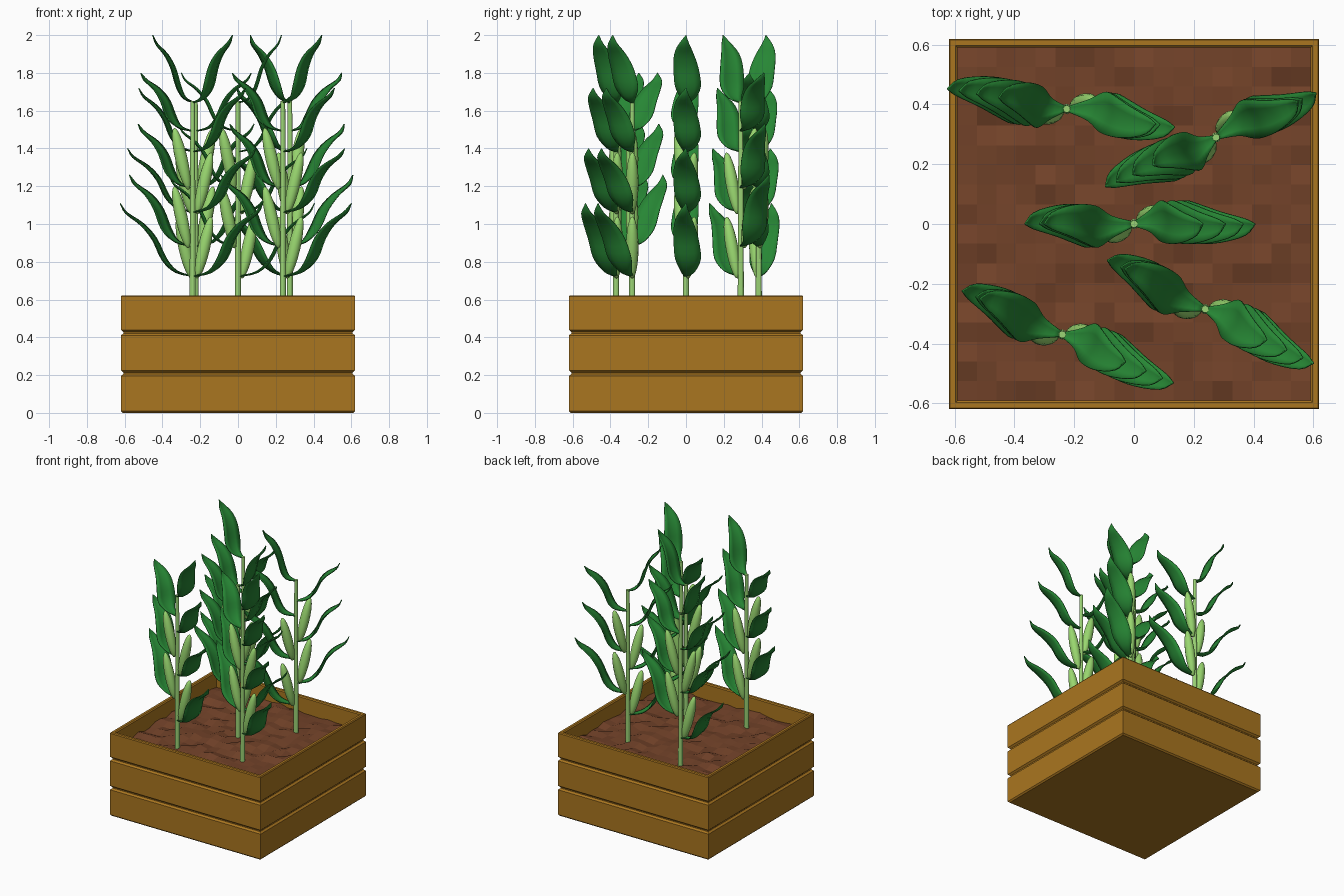
import bpy, bmesh, math, random
from mathutils import Vector, Matrix

if "Cube" in bpy.data.objects:
    bpy.data.objects.remove(bpy.data.objects["Cube"])

random.seed(4)


def material(name, rgb):
    m = bpy.data.materials.new(name)
    m.diffuse_color = (*rgb, 1)
    m.use_nodes = True
    m.node_tree.nodes["Principled BSDF"].inputs["Base Color"].default_value = m.diffuse_color
    return m


WOOD = material("wood", (0.40, 0.18, 0.014))
SOIL = material("soil", (0.17, 0.055, 0.022))
STEM = material("stem_green", (0.33, 0.66, 0.18))
COB = material("cob_green", (0.32, 0.68, 0.16))
LEAF = material("leaf_green", (0.02, 0.24, 0.035))


def to_mesh(bm, name, mat, smooth=False, fix=True):
    if fix:
        bmesh.ops.recalc_face_normals(bm, faces=bm.faces)
    for f in bm.faces:
        f.smooth = smooth
    me = bpy.data.meshes.new(name)
    bm.to_mesh(me)
    bm.free()
    me.materials.append(mat)
    return me


def add(name, me, loc=(0, 0, 0), rot=0):
    o = bpy.data.objects.new(name, me)
    o.location = loc
    o.rotation_euler.z = rot
    bpy.context.collection.objects.link(o)
    return o


def curve_points(pts, n):
    """Catmull-Rom samples through 2D points."""
    p = [Vector(q) for q in pts]
    p = [2 * p[0] - p[1]] + p + [2 * p[-1] - p[-2]]
    out = []
    for i in range(1, len(p) - 2):
        a, b, c, d = p[i - 1:i + 3]
        for k in range(n):
            t = k / n
            out.append(0.5 * (2 * b + (c - a) * t + (2 * a - 5 * b + 4 * c - d) * t ** 2
                              + (3 * b - a - 3 * c + d) * t ** 3))
    return out + [p[-2]]


# Planter box: square rings following a grooved plank profile
bm = bmesh.new()
profile = [(0.61, 0), (0.62, 0.01)]
for z in (0.21, 0.425):
    profile += [(0.62, z - 0.015), (0.607, z - 0.004), (0.607, z + 0.004), (0.62, z + 0.015)]
profile += [(0.62, 0.615), (0.615, 0.622), (0.597, 0.622), (0.59, 0.615), (0.59, 0.42)]
rings = [[bm.verts.new((sx * w, sy * w, z)) for sx, sy in ((-1, -1), (1, -1), (1, 1), (-1, 1))]
         for w, z in profile]
for lo, hi in zip(rings, rings[1:]):
    for i in range(4):
        j = (i + 1) % 4
        bm.faces.new((lo[i], lo[j], hi[j], hi[i]))
bm.faces.new(rings[0])
bm.faces.new(rings[-1])
add("planter_box", to_mesh(bm, "planter_box", WOOD))

# Lumpy soil
bm = bmesh.new()
bmesh.ops.create_grid(bm, x_segments=18, y_segments=18, size=0.592)
for v in bm.verts:
    v.co.z = 0.512 + random.uniform(-0.014, 0.014)
add("soil", to_mesh(bm, "soil", SOIL, fix=False))

# Stem
bm = bmesh.new()
bmesh.ops.create_cone(bm, cap_ends=True, segments=12, radius1=0.017, radius2=0.012, depth=1.18,
                      matrix=Matrix.Translation((0, 0, 1.06)))
stem_mesh = to_mesh(bm, "stem", STEM)

# Leaves: (node height, reach, rise), alternating between the two sides
NODES = [(0.72, 0.405, 0.39), (0.88, 0.365, 0.38), (1.06, 0.365, 0.34), (1.19, 0.315, 0.34),
         (1.38, 0.305, 0.34), (1.49, 0.30, 0.31), (1.64, 0.23, 0.36)]
PATH = [(0, 0), (0.26, 0.06), (0.44, 0.23), (0.57, 0.5), (0.73, 0.70), (0.93, 0.86), (1, 1)]
WIDTH = [(0, 0.008), (0.12, 0.038), (0.3, 0.068), (0.5, 0.066), (0.7, 0.052), (0.86, 0.028), (1, 0.001)]
STEPS = 3
widths = [p.y for p in curve_points(WIDTH, STEPS)]
bm = bmesh.new()
for i, (z0, reach, rise) in enumerate(NODES):
    turn = Matrix.Rotation(math.pi * (i % 2), 3, 'Z')
    mid = [Vector((p.x * reach, z0 + p.y * rise)) for p in curve_points(PATH, STEPS)]
    rows = []
    for k, (c, w) in enumerate(zip(mid, widths)):
        t = k / (len(mid) - 1)
        tan = (mid[min(k + 1, len(mid) - 1)] - mid[max(k - 1, 0)]).normalized()
        sway = 0.012 * math.sin(2 * math.pi * t)
        row = []
        for s in (-1, -0.5, 0, 0.5, 1):
            fold = 0.22 * w * abs(s)
            co = Vector((c.x - tan.y * fold, sway + s * w, c.y + tan.x * fold))
            row.append(bm.verts.new(turn @ co))
        rows.append(row)
    for a, b in zip(rows, rows[1:]):
        for q in range(4):
            bm.faces.new((a[q], b[q], b[q + 1], a[q + 1]))
leaf_mesh = to_mesh(bm, "leaves", LEAF, smooth=True, fix=False)

# Cobs in the four lowest leaf joints
bm = bmesh.new()
for i, (z0, _, _) in enumerate(NODES[:4]):
    place = (Matrix.Rotation(math.pi * (i % 2) + math.radians(27), 4, 'Z')
             @ Matrix.Translation((0.06, 0, z0 + 0.155))
             @ Matrix.Rotation(math.radians(13), 4, 'Y')
             @ Matrix.Diagonal((0.033, 0.033, 0.168, 1)))
    bmesh.ops.create_uvsphere(bm, u_segments=14, v_segments=12, radius=1, matrix=place)
cob_mesh = to_mesh(bm, "cobs", COB, smooth=True)

# Five plants sharing the same parts
PLANTS = [(-0.225, 0.385, 170.5), (0.275, 0.29, 204), (0, 0, 0), (-0.24, -0.37, -23.5), (0.238, -0.285, -26.5)]
for n, (x, y, deg) in enumerate(PLANTS, 1):
    for part, me in (("stem", stem_mesh), ("leaves", leaf_mesh), ("cobs", cob_mesh)):
        o = add(f"{part}_{n}", me, (x, y, 0), math.radians(deg))
        if part == "leaves":
            m = o.modifiers.new("thickness", 'SOLIDIFY')
            m.thickness = 0.005
            m.offset = 0
